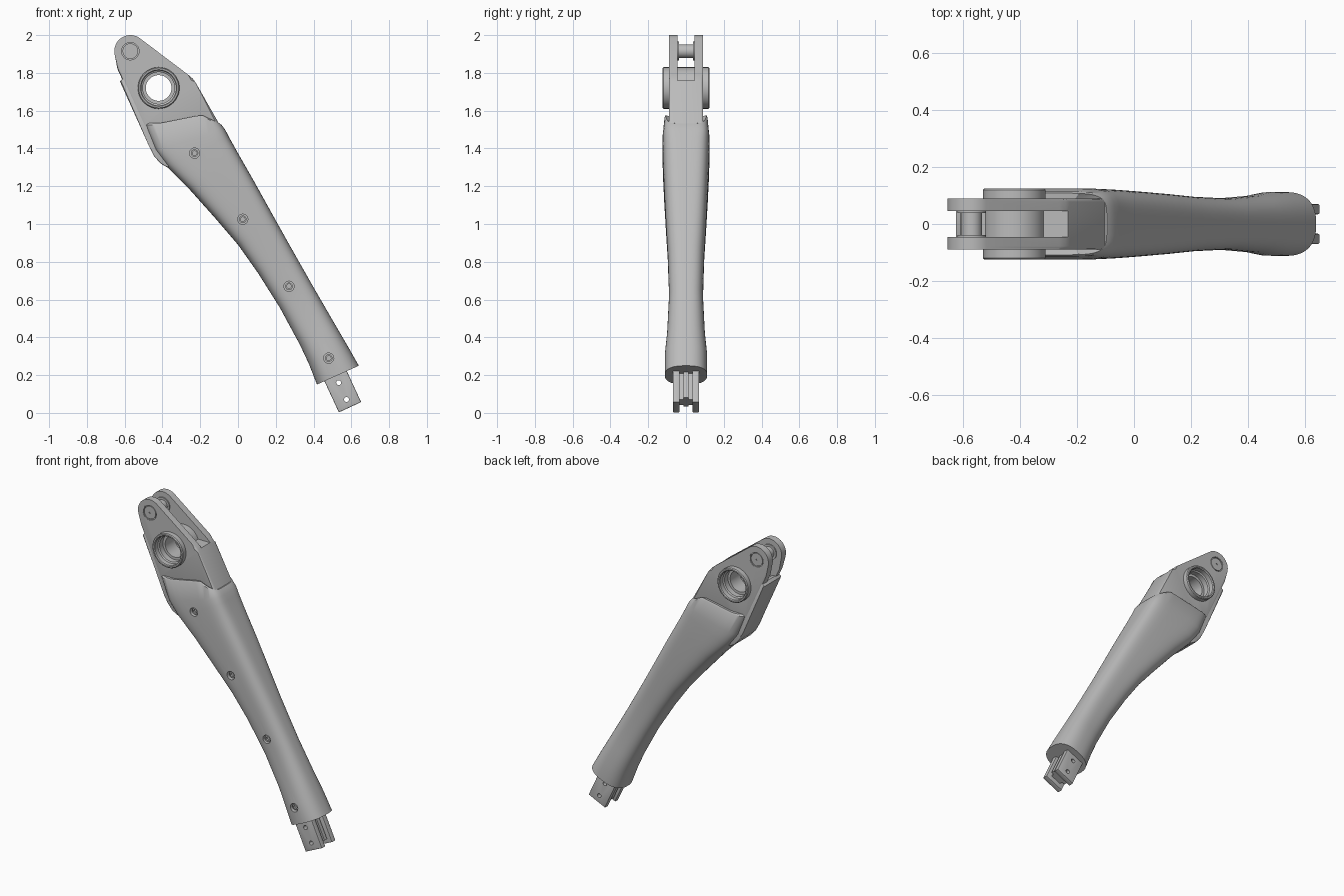
import bpy, bmesh, math
from mathutils import Vector

if "Cube" in bpy.data.objects:
    bpy.data.objects.remove(bpy.data.objects["Cube"], do_unlink=True)

grey = bpy.data.materials.new("mid_grey")
grey.use_nodes = True
grey.diffuse_color = (0.5, 0.5, 0.5, 1)
grey.node_tree.nodes["Principled BSDF"].inputs["Base Color"].default_value = grey.diffuse_color


def finish(name, bm):
    bmesh.ops.remove_doubles(bm, verts=bm.verts, dist=1e-5)
    bmesh.ops.recalc_face_normals(bm, faces=bm.faces)
    mesh = bpy.data.meshes.new(name)
    bm.to_mesh(mesh)
    bm.free()
    mesh.materials.append(grey)
    obj = bpy.data.objects.new(name, mesh)
    bpy.context.collection.objects.link(obj)
    return obj


def activate(obj):
    bpy.ops.object.select_all(action="DESELECT")
    obj.select_set(True)
    bpy.context.view_layer.objects.active = obj


def smooth(obj):
    activate(obj)
    bpy.ops.object.shade_smooth_by_angle(angle=math.radians(32))


def prism(name, outline, y0, y1, bevel=0.0):
    """Extrude an (x, z) outline from y0 to y1, optionally rounding its rims."""
    bm = bmesh.new()
    front = [bm.verts.new((x, y0, z)) for x, z in outline]
    back = [bm.verts.new((x, y1, z)) for x, z in outline]
    caps = [bm.faces.new(front), bm.faces.new(back)]
    n = len(outline)
    for i in range(n):
        j = (i + 1) % n
        bm.faces.new((front[i], front[j], back[j], back[i]))
    if bevel:
        rims = [e for f in caps for e in f.edges]
        bmesh.ops.bevel(bm, geom=rims, offset=bevel, segments=2, profile=0.5, affect="EDGES")
    return finish(name, bm)


def lathe(name, centre, profile, closed=False, sides=48):
    """Spin a (radius, y) profile about the y direction through an (x, z) centre."""
    bm = bmesh.new()
    rings = []
    for r, y in profile:
        turn = [math.tau * k / sides for k in range(sides)]
        rings.append([bm.verts.new((centre[0] + r * math.cos(a), y, centre[1] + r * math.sin(a)))
                      for a in turn])
    pairs = list(zip(rings, rings[1:]))
    if closed:
        pairs.append((rings[-1], rings[0]))
    for a, b in pairs:
        for k in range(sides):
            m = (k + 1) % sides
            bm.faces.new((a[k], a[m], b[m], b[k]))
    return finish(name, bm)


def drill(centre, r, y0=-0.3, y1=0.3):
    return lathe("cutter", centre, [(0, y0), (r, y0), (r, y1), (0, y1)])


def cut(obj, cutters):
    for c in cutters:
        mod = obj.modifiers.new("cut", "BOOLEAN")
        mod.operation, mod.solver, mod.object = "DIFFERENCE", "EXACT", c
        activate(obj)
        bpy.ops.object.modifier_apply(modifier=mod.name)
        bpy.data.objects.remove(c, do_unlink=True)


def signed_power(v, p):
    return math.copysign(abs(v) ** p, v)


# Sleeve: left and right edge points, half thickness, squareness
stations = [
    ((.418, .15), (.64, .25), .112, 2.5),
    ((.375, .26), (.58, .355), .112, 2.5),
    ((.328, .36), (.51, .475), .1, 2.6),
    ((.222, .556), (.4, .665), .09, 2.8),
    ((.106, .74), (.275, .885), .096, 3),
    ((0, .89), (.18, 1.055), .106, 3.3),
    ((-.12, 1.03), (.08, 1.235), .115, 3.7),
    ((-.254, 1.18), (0, 1.375), .122, 4),
    ((-.38, 1.307), (-.05, 1.465), .125, 4.5),
    ((-.44, 1.39), (-.068, 1.5), .124, 5),
    ((-.5, 1.525), (-.085, 1.522), .114, 5),
]
SIDES = 48


def sleeve_ring(bm, left, right, half, power, lift, scale=1.0):
    left, right = Vector(left), Vector(right)
    mid, reach = (left + right) / 2, (right - left) / 2 * scale
    ring = []
    for k in range(SIDES):
        a = math.tau * (k + 0.5) / SIDES
        u = signed_power(math.cos(a), 2 / power)
        y = half * scale * signed_power(math.sin(a), 2 / power)
        t = (u + 1) / 2
        rise = max(0, (t - .2) / .55) if t < .75 else (1 - t) / .25
        p = mid + reach * u
        ring.append(bm.verts.new((p.x, y, p.y + lift * min(rise, 1))))
    return ring


bm = bmesh.new()
rings = [sleeve_ring(bm, *s, .045 if s is stations[-1] else 0) for s in stations]
left, right, half, power = stations[-1]
up = .01
rings.append(sleeve_ring(bm, (left[0], left[1] + up), (right[0], right[1] + up),
                         half, power, .045, .95))
for a, b in zip(rings, rings[1:]):
    for k in range(SIDES):
        m = (k + 1) % SIDES
        bm.faces.new((a[k], a[m], b[m], b[k]))
for ring in (rings[0], rings[-1]):
    hub = bm.verts.new(sum((v.co for v in ring), Vector()) / SIDES)
    for k in range(SIDES):
        bm.faces.new((ring[k], ring[(k + 1) % SIDES], hub))
sleeve = finish("sleeve", bm)

# Screws sunk in the front of the sleeve
screws = [(-.23, 1.375, .122), (.025, 1.025, .106), (.27, .67, .091), (.48, .29, .109)]
cut(sleeve, [drill((x, z), .027, -.2, -h + .025) for x, z, h in screws])
smooth(sleeve)
for x, z, h in screws:
    smooth(lathe("screw", (x, z), [(0, -h + .03), (.02, -h + .03), (.02, -h + .01),
                                   (.012, -h + .01), (.012, -h + .022), (0, -h + .022)], sides=20))

# Forked knuckle with its slot and bores
pin_at, bore_at = (-.57, 1.915), (-.42, 1.72)
arc = [math.radians(53 + 142 * k / 18) for k in range(19)]
outline = [(pin_at[0] + .085 * math.cos(a), pin_at[1] + .085 * math.sin(a)) for a in arc]
outline += [(-.638, 1.82), (-.5, 1.52), (-.43, 1.42), (-.14, 1.46), (-.1, 1.53),
            (-.225, 1.75), (-.24, 1.77), (-.262, 1.789)]
knuckle = prism("knuckle", outline, -.09, .09, .012)
slot = prism("cutter", [(-.8, 1.76), (-.1, 1.76), (-.1, 2.2), (-.8, 2.2)], -.045, .045)
cut(knuckle, [slot, drill(bore_at, .1), drill(pin_at, .049)])
smooth(knuckle)

# Bearing barrel with a stepped bore
half_profile = [(.068, .05), (.084, .05), (.084, .085), (.092, .09), (.092, .12),
                (.097, .125), (.105, .125), (.11, .12)]
profile = half_profile + [(r, -y) for r, y in reversed(half_profile)]
smooth(lathe("bearing_barrel", bore_at, profile, closed=True))

# Cross pin with grooved end caps
half_profile = [(0, .083), (.006, .083), (.006, .088), (.041, .088), (.041, .08),
                (.046, .08), (.046, .089), (.05, .089), (.05, .038), (.036, .038)]
profile = half_profile + [(r, -y) for r, y in reversed(half_profile)]
smooth(lathe("cross_pin", pin_at, profile))

# Cover plate under the knuckle
cover = [(-.625, 1.755), (-.47, 1.41), (-.445, 1.36), (-.41, 1.32), (-.375, 1.3),
         (-.35, 1.31), (-.36, 1.35), (-.43, 1.44), (-.585, 1.765), (-.61, 1.77)]
smooth(prism("cover_plate", cover, -.088, .088, .006))

# Bottom tang: two drilled flanges, a web and a centre rib
down, across = Vector((.42, -.907)), Vector((.907, .42))
tip = Vector((.593, .03))


def tang_part(name, half, y0, y1, short, bevel=0.0):
    low, high = tip - down * short, tip - down * .26
    part = prism(name, [low - across * half, low + across * half,
                        high + across * half, high - across * half], y0, y1, bevel)
    cut(part, [drill(tip - down * d, .013) for d in (.045, .143)])
    smooth(part)


for side in (-1, 1):
    y0, y1 = sorted((side * .034, side * .07))
    tang_part("tang_flange", .065, y0, y1, 0, .005)
tang_part("tang_web", .035, -.037, .037, .03)
tang_part("tang_rib", .055, -.013, .013, .03)
